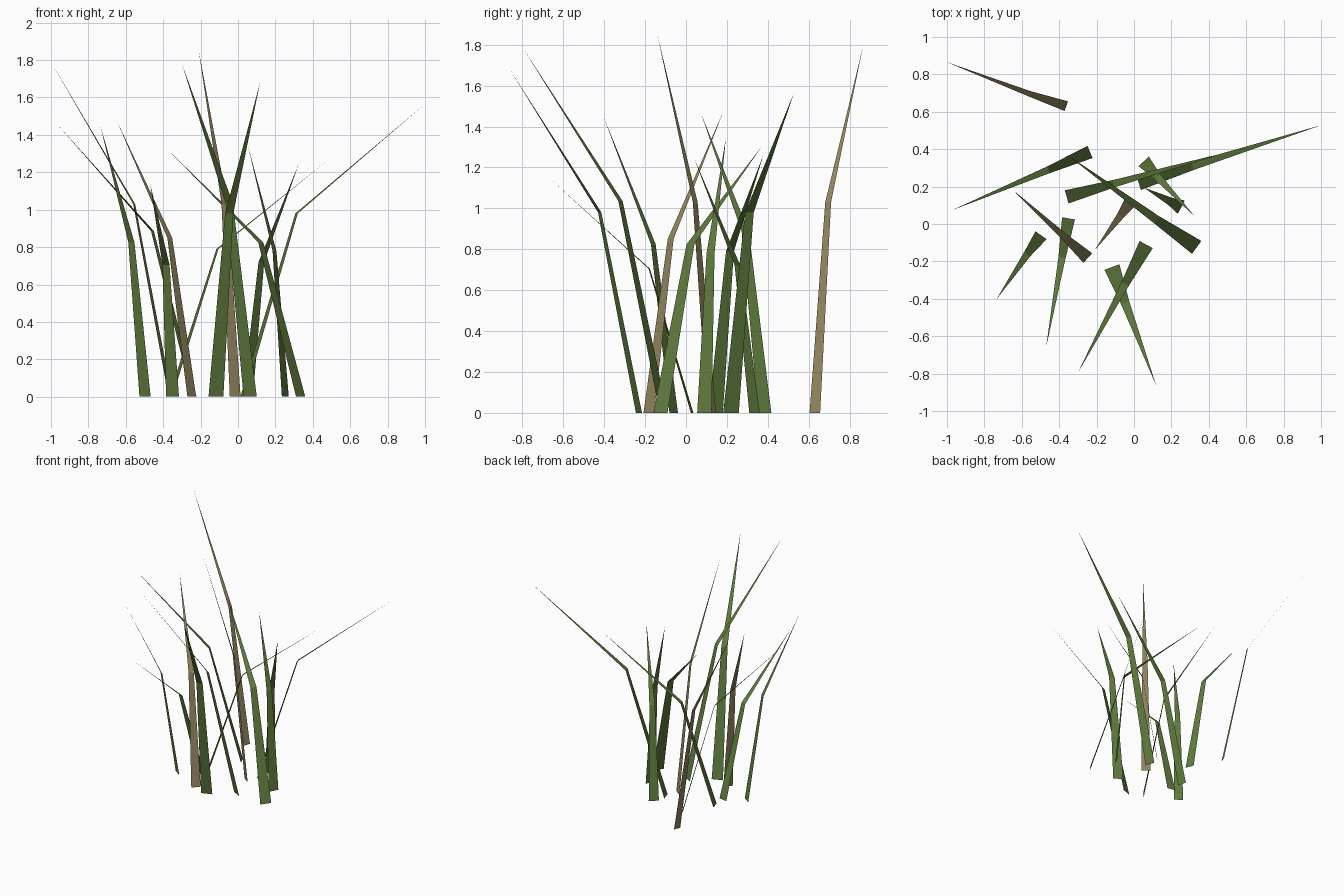
import bpy
import bmesh
from mathutils import Vector


def make_material(name, colour):
    mat = bpy.data.materials.new(name)
    mat.diffuse_color = (*colour, 1.0)
    return mat


GREEN = make_material("grass green", (0.115, 0.200, 0.047))
TAN = make_material("dry straw", (0.280, 0.226, 0.106))


def blade(name, mat, width, base, bend, tip):
    """Flat blade: tapering lower strip, then a pointed upper triangle."""
    base, bend, tip = Vector((*base, 0)), Vector(bend), Vector(tip)
    lean = tip - base
    side = Vector((-lean.y, lean.x, 0)).normalized() * width / 2
    bm = bmesh.new()
    a, b, c, d, e = [bm.verts.new(p) for p in (
        base - side, base + side, bend + side * 0.55, bend - side * 0.55, tip)]
    bm.faces.new((a, b, c, d))
    bm.faces.new((d, c, e))
    mesh = bpy.data.meshes.new(name)
    bm.to_mesh(mesh)
    bm.free()
    mesh.materials.append(mat)
    bpy.context.collection.objects.link(bpy.data.objects.new(name, mesh))


# Green blades: width, base (x, y), bend, tip
green_blades = [
    (0.07, (-0.235, 0.385), (-0.457, 0.29, 0.885), (-0.97, 0.075, 1.46)),
    (0.08, (0.025, 0.22), (0.313, 0.31, 0.98), (1.0, 0.528, 1.565)),
    (0.073, (-0.36, 0.145), (-0.11, 0.215, 0.79), (0.475, 0.378, 1.26)),
    (0.085, (0.335, -0.125), (0.122, 0.022, 0.825), (-0.36, 0.372, 1.305)),
    (0.073, (-0.497, -0.06), (-0.57, -0.16, 0.825), (-0.735, -0.402, 1.445)),
    (0.07, (-0.35, 0.03), (-0.385, -0.18, 0.705), (-0.47, -0.66, 1.14)),
    (0.08, (0.065, -0.11), (-0.047, -0.32, 1.035), (-0.30, -0.795, 1.78)),
    (0.085, (-0.118, -0.23), (-0.047, -0.422, 0.98), (0.118, -0.862, 1.68)),
    (0.075, (0.052, 0.335), (0.125, 0.252, 0.72), (0.325, 0.04, 1.245)),
    (0.08, (0.253, 0.09), (0.195, 0.12, 0.78), (0.052, 0.195, 1.345)),
]
# Dry blades
dry_blades = [
    (0.055, (-0.362, 0.63), (-0.555, 0.695, 1.03), (-1.0, 0.865, 1.79)),
    (0.072, (-0.015, 0.125), (-0.072, 0.045, 1.03), (-0.21, -0.14, 1.85)),
    (0.07, (-0.247, -0.182), (-0.365, -0.075, 0.85), (-0.648, 0.183, 1.475)),
]

for i, spec in enumerate(green_blades, 1):
    blade(f"green_blade_{i}", GREEN, *spec)
for i, spec in enumerate(dry_blades, 1):
    blade(f"dry_blade_{i}", TAN, *spec)
